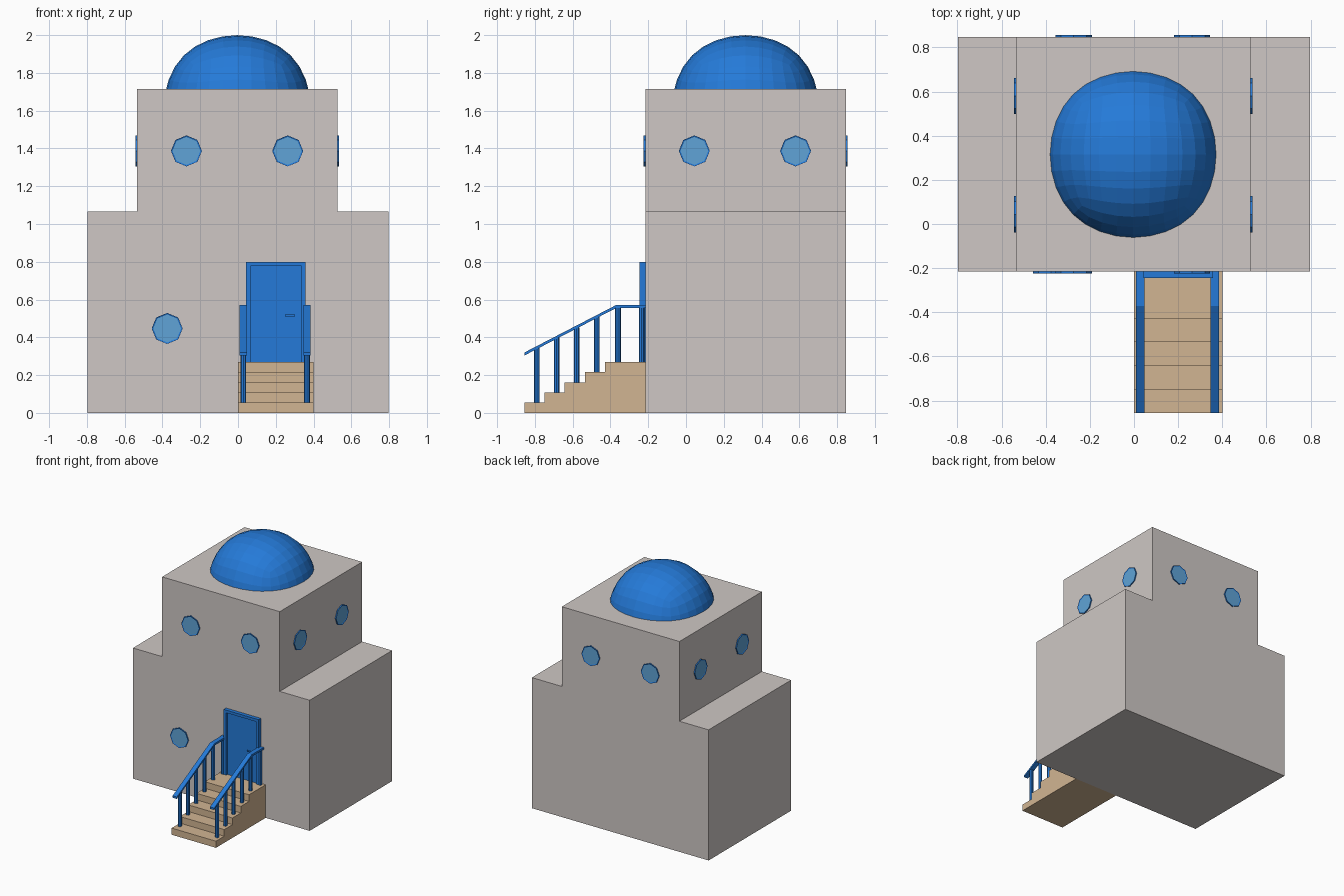
import bpy, bmesh, math
from mathutils import Vector, Matrix

if "Cube" in bpy.data.objects:
    bpy.data.objects.remove(bpy.data.objects["Cube"], do_unlink=True)


def material(name, r, g, b):
    m = bpy.data.materials.new(name)
    m.use_nodes = True
    m.diffuse_color = (r, g, b, 1)
    bsdf = next(n for n in m.node_tree.nodes if n.type == 'BSDF_PRINCIPLED')
    bsdf.inputs["Base Color"].default_value = (r, g, b, 1)
    bsdf.inputs["Roughness"].default_value = 0.7
    return m


plaster = material("plaster", 0.62, 0.575, 0.555)
blue = material("blue paint", 0.018, 0.195, 0.69)
glass = material("window glass", 0.115, 0.37, 0.68)
stone = material("sandy stone", 0.64, 0.46, 0.29)


def finish(name, bm, *mats):
    bmesh.ops.recalc_face_normals(bm, faces=bm.faces)
    mesh = bpy.data.meshes.new(name)
    bm.to_mesh(mesh)
    bm.free()
    for m in mats:
        mesh.materials.append(m)
    ob = bpy.data.objects.new(name, mesh)
    bpy.context.collection.objects.link(ob)
    return ob


def extrude_profile(name, points, direction, mat):
    """Fill a closed 3D outline and extrude it along a direction."""
    bm = bmesh.new()
    face = bm.faces.new([bm.verts.new(p) for p in points])
    new = bmesh.ops.extrude_face_region(bm, geom=[face])["geom"]
    verts = [v for v in new if isinstance(v, bmesh.types.BMVert)]
    bmesh.ops.translate(bm, vec=direction, verts=verts)
    return finish(name, bm, mat)


def box(name, lo, hi, mat):
    lo, hi = Vector(lo), Vector(hi)
    bm = bmesh.new()
    bmesh.ops.create_cube(bm, size=1)
    bmesh.ops.scale(bm, vec=hi - lo, verts=bm.verts)
    bmesh.ops.translate(bm, vec=(lo + hi) / 2, verts=bm.verts)
    return finish(name, bm, mat)


def window(name, location, turn):
    """Octagonal plate with a thin frame and a recessed pane, facing -y before turning."""
    bm = bmesh.new()
    bmesh.ops.create_cone(bm, cap_ends=True, segments=8, radius1=0.082, radius2=0.082, depth=0.018)
    bm.faces.ensure_lookup_table()
    pane = max(bm.faces, key=lambda f: f.calc_center_median().z)
    bmesh.ops.inset_region(bm, faces=[pane], thickness=0.008)
    bmesh.ops.translate(bm, vec=(0, 0, -0.004), verts=pane.verts)
    pane.material_index = 1
    ob = finish(name, bm, blue, glass)
    ob.matrix_world = (Matrix.Translation(location) @ Matrix.Rotation(turn, 4, 'Z')
                       @ Matrix.Rotation(math.pi / 2, 4, 'X'))


# Stepped house body
FRONT, BACK = -0.215, 0.847
LEFT, RIGHT = 0.527, -0.534
LEDGE, ROOF = 1.065, 1.715
outline = [(-0.797, 0), (0.797, 0), (0.797, LEDGE), (LEFT, LEDGE),
           (LEFT, ROOF), (RIGHT, ROOF), (RIGHT, LEDGE), (-0.797, LEDGE)]
extrude_profile("house_body", [(x, FRONT, z) for x, z in outline], (0, BACK - FRONT, 0), plaster)

# Roof dome: a rounded cube sunk into the roof
dome = box("roof_dome", (-0.464,) * 3, (0.464,) * 3, blue)
dome.location = (-0.004, 0.315, 1.61)
sub = dome.modifiers.new("rounding", 'SUBSURF')
sub.levels = sub.render_levels = 3

# Windows: two on each wall of the upper storey, one beside the door
for i, side in enumerate((-1, 1)):
    x, y, z = -0.005 + side * 0.268, 0.312 + side * 0.268, 1.387
    window(f"front_window_{i}", (x, FRONT, z), 0)
    window(f"back_window_{i}", (x, BACK, z), math.pi)
    window(f"left_window_{i}", (LEFT, y, z), math.pi / 2)
    window(f"right_window_{i}", (RIGHT, y, z), -math.pi / 2)
window("lower_window", (-0.375, FRONT, 0.447), 0)

# Door with surrounding frame and handle
LANDING = 0.27
frame = [(0.043, LANDING), (0.043, 0.8), (0.357, 0.8), (0.357, LANDING),
         (0.335, LANDING), (0.335, 0.778), (0.065, 0.778), (0.065, LANDING)]
extrude_profile("door_frame", [(x, -0.245, z) for x, z in frame], (0, 0.035, 0), blue)
box("door_panel", (0.06, -0.23, LANDING), (0.34, -0.21, 0.78), blue)
box("door_handle", (0.25, -0.243, 0.51), (0.302, -0.236, 0.52), blue)
box("handle_stem", (0.288, -0.238, 0.51), (0.302, -0.228, 0.52), blue)

# Staircase of five treads
STEPS, START, TREAD = 5, -0.855, 0.1065
RISE = LANDING / STEPS
stairs = [(FRONT, 0), (START, 0)]
for i in range(STEPS):
    y = START + i * TREAD
    stairs += [(y, (i + 1) * RISE)] if i == 0 else [(y, i * RISE), (y, (i + 1) * RISE)]
stairs.append((FRONT, LANDING))
extrude_profile("staircase", [(0, y, z) for y, z in stairs], (0.4, 0, 0), stone)

# Railings on both sides, with posts standing on the treads
BEND, RAIL_TOP, RAIL_LOW = -0.372, 0.57, 0.32
rail = [(START, RAIL_LOW), (BEND, RAIL_TOP), (FRONT, RAIL_TOP)]
rail += [(y, z - 0.016) for y, z in reversed(rail)]
for side, x in (("right", 0.028), ("left", 0.365)):
    extrude_profile(f"{side}_handrail", [(x - 0.019, y, z) for y, z in rail], (0.038, 0, 0), blue)
    for i, y in enumerate((-0.79, -0.685, -0.579, -0.472, -0.36, -0.235)):
        foot = min(i + 1, STEPS) * RISE
        slope = (RAIL_TOP - RAIL_LOW) / (BEND - START)
        top = min(RAIL_TOP, RAIL_LOW + (y - START) * slope) - 0.01
        bm = bmesh.new()
        bmesh.ops.create_cone(bm, cap_ends=True, segments=8, radius1=0.015, radius2=0.015,
                              depth=top - foot)
        bmesh.ops.translate(bm, vec=(x, y, (top + foot) / 2), verts=bm.verts)
        finish(f"{side}_rail_post_{i}", bm, blue)
